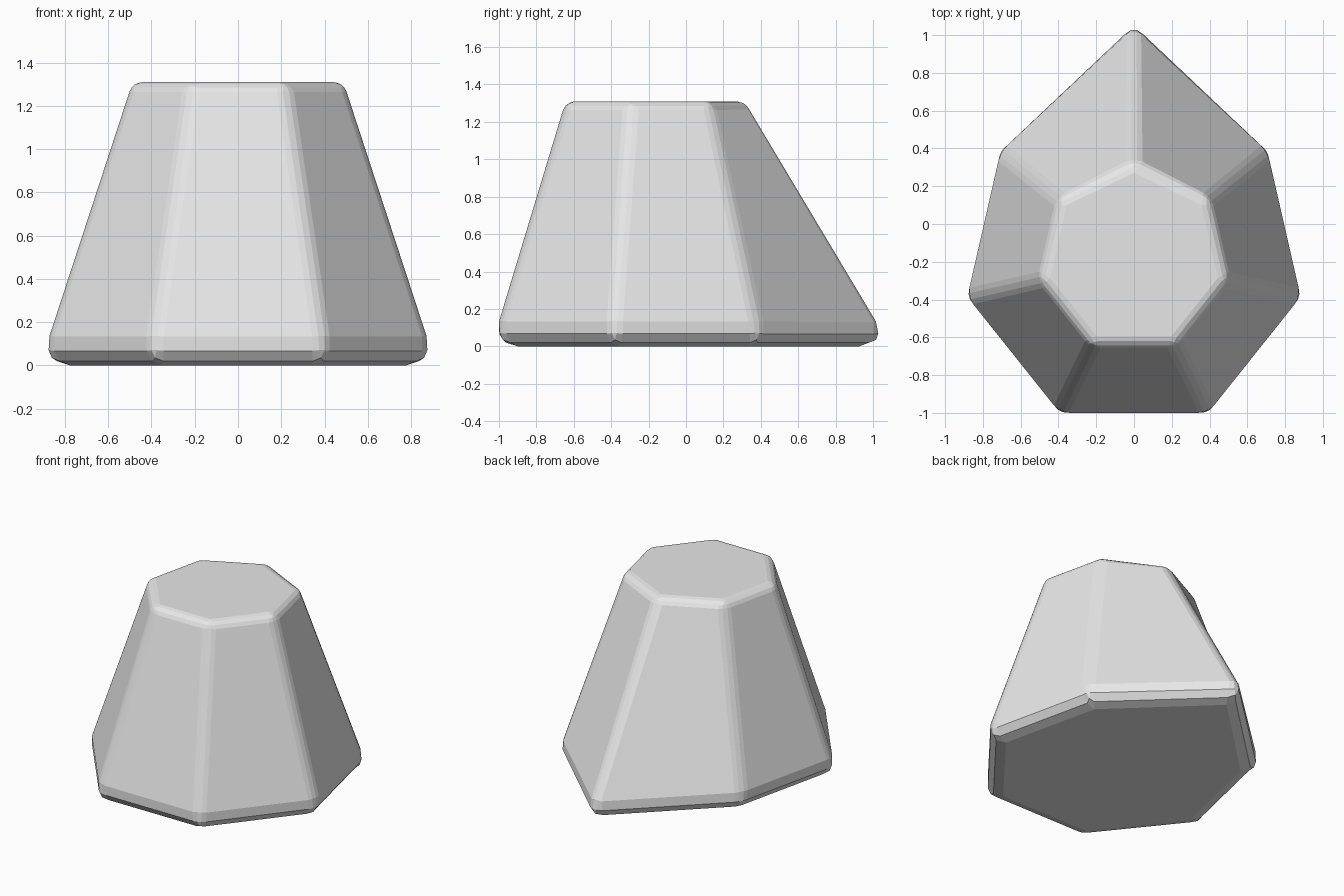
import bpy
import bmesh
from math import sin, cos, tau

if "Cube" in bpy.data.objects:
    bpy.data.objects.remove(bpy.data.objects["Cube"])

SIDES = 7
CENTRE_Y = -0.184
HEIGHT = 1.31
BEVEL = 0.14

# Plain grey stone
grey = bpy.data.materials.new("grey")
grey.use_nodes = True
colour = (0.8, 0.8, 0.8, 1)
grey.diffuse_color = colour
grey.node_tree.nodes["Principled BSDF"].inputs["Base Color"].default_value = colour


def ring(bm, radius, z):
    """Seven-sided ring whose first corner points to the back."""
    return [bm.verts.new((radius * sin(tau * i / SIDES),
                          CENTRE_Y + radius * cos(tau * i / SIDES), z))
            for i in range(SIDES)]


# Tapered block with its rear foot corner pulled out
bm = bmesh.new()
bottom = ring(bm, 0.95, 0)
top = ring(bm, 0.51, HEIGHT)
bottom[0].co.y = 1.12
bm.faces.new(bottom)
bm.faces.new(top)
for i in range(SIDES):
    j = (i + 1) % SIDES
    bm.faces.new((bottom[i], bottom[j], top[j], top[i]))
bmesh.ops.recalc_face_normals(bm, faces=bm.faces)

# Wide rounding round the foot, narrow rounding elsewhere
weight = bm.edges.layers.float.new("bevel_weight_edge")
for edge in bm.edges:
    at_foot = all(v.co.z < 0.01 for v in edge.verts)
    edge[weight] = 1.0 if at_foot else 0.35

mesh = bpy.data.meshes.new("tapered_block")
bm.to_mesh(mesh)
bm.free()
mesh.materials.append(grey)
block = bpy.data.objects.new("tapered_block", mesh)
bpy.context.collection.objects.link(block)

rounding = block.modifiers.new("rounded_edges", "BEVEL")
rounding.limit_method = "WEIGHT"
rounding.width = BEVEL
rounding.segments = 3
